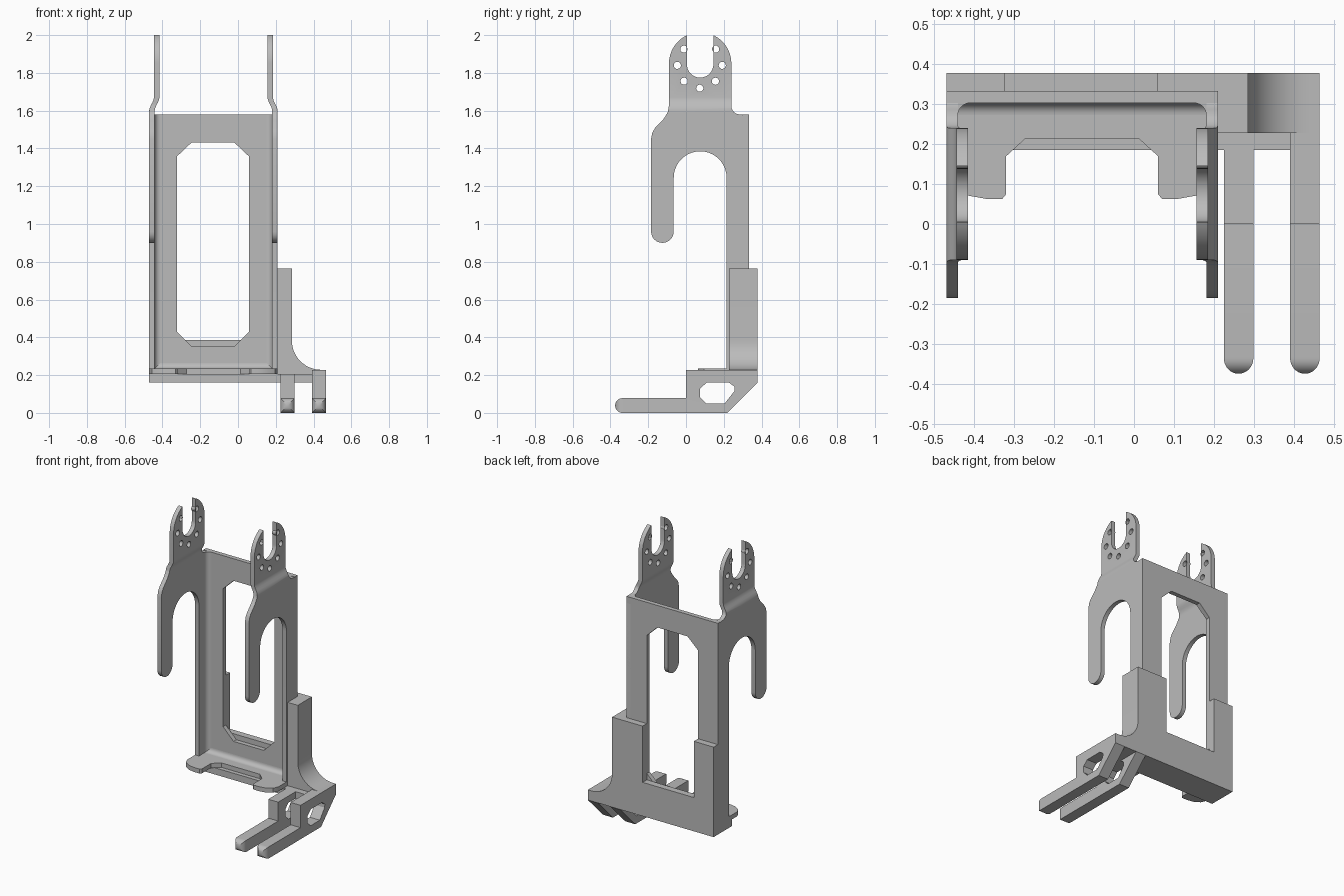
import bpy, bmesh
from math import sin, cos, radians, sqrt
from mathutils import Vector

cube = bpy.data.objects.get("Cube")
if cube:
    bpy.data.objects.remove(cube, do_unlink=True)

grey = bpy.data.materials.new("plain_grey")
grey.use_nodes = True
grey.diffuse_color = (0.5, 0.5, 0.5, 1)
grey.node_tree.nodes["Principled BSDF"].inputs["Base Color"].default_value = (0.5, 0.5, 0.5, 1)


def arc(cu, cv, r, start, end, n=12):
    angles = [radians(start + (end - start) * i / n) for i in range(n + 1)]
    return [(cu + r * cos(a), cv + r * sin(a)) for a in angles]


def plate(name, loops, axis, lo, hi, cuts=None, bend=None):
    """Extrude an outline (further loops are holes) along an axis; optionally slice and bend it."""
    curve = bpy.data.curves.new(name, "CURVE")
    curve.dimensions = "2D"
    curve.fill_mode = "BOTH"
    curve.extrude = (hi - lo) / 2
    for loop in loops:
        spline = curve.splines.new("POLY")
        spline.points.add(len(loop) - 1)
        for point, (u, v) in zip(spline.points, loop):
            point.co = (u, v, 0, 1)
        spline.use_cyclic_u = True
    temp = bpy.data.objects.new(name + "_outline", curve)
    bpy.context.collection.objects.link(temp)
    bpy.context.view_layer.update()
    deps = bpy.context.evaluated_depsgraph_get()
    mesh = bpy.data.meshes.new_from_object(temp.evaluated_get(deps))
    bpy.data.objects.remove(temp, do_unlink=True)

    bm = bmesh.new()
    bm.from_mesh(mesh)
    mid = (lo + hi) / 2
    for vert in bm.verts:
        u, v, w = vert.co
        w += mid
        vert.co = {"x": (w, u, v), "y": (u, w, v), "z": (u, v, w)}[axis]
    bmesh.ops.remove_doubles(bm, verts=bm.verts, dist=0.0002)
    if bend:
        cut_axis, values = cuts
        normal = Vector([float(i == cut_axis) for i in range(3)])
        for value in values:
            geom = bm.verts[:] + bm.edges[:] + bm.faces[:]
            bmesh.ops.bisect_plane(bm, geom=geom, plane_co=normal * value, plane_no=normal)
        for vert in bm.verts:
            bend(vert.co)
        bmesh.ops.remove_doubles(bm, verts=bm.verts, dist=0.0002)
    bmesh.ops.recalc_face_normals(bm, faces=bm.faces)
    bm.to_mesh(mesh)
    bm.free()
    mesh.name = name
    mesh.materials.clear()
    mesh.materials.append(grey)
    obj = bpy.data.objects.new(name, mesh)
    bpy.context.collection.objects.link(obj)
    bpy.ops.object.select_all(action="DESELECT")
    obj.select_set(True)
    bpy.context.view_layer.objects.active = obj
    bpy.ops.object.shade_smooth_by_angle(angle=radians(30))
    return obj


def rect(u0, u1, v0, v1):
    return [(u0, v0), (u1, v0), (u1, v1), (u0, v1)]


# Sheet metal bracket: symmetric about this x
MID, HALF, THICK = -0.13, 0.34, 0.029
FRONT, BACK = 0.303, 0.333
FLOOR = 0.235

# Back panel with chamfered window
window = [(-0.245, 0.352), (-0.02, 0.352), (0.058, 0.43), (0.058, 1.358),
          (-0.02, 1.432), (-0.245, 1.432), (-0.323, 1.358), (-0.323, 0.43)]
plate("back_panel", [rect(MID - HALF, MID + HALF, 0.205, 1.58), window], "y", FRONT, BACK)

# Side panels: leg, hooked arm and notched upper tab
side = [(0.215, FLOOR), (0.333, FLOOR)]
side += arc(0.288, 1.535, 0.045, 0, 90, 6)
side += arc(0.285, 1.625, 0.045, 270, 180, 6)
side += arc(0.075, 1.85, 0.165, 0, 65)
side += arc(0.075, 1.845, 0.07, 0, -180, 16)
side += arc(0.075, 1.85, 0.165, 115, 180)
side += [(-0.09, 1.63), (-0.097, 1.59), (-0.12, 1.555), (-0.163, 1.51), (-0.178, 1.485), (-0.185, 1.45)]
side += arc(-0.125, 0.96, 0.06, 180, 360)
side += arc(0.075, 1.245, 0.14, 180, 0, 20)

holes = [arc(0.073, 1.719, 0.019, 0, 345, 15)]
for offset, z in [(0.083, 1.756), (0.119, 1.84), (0.084, 1.926)]:
    for sign in (-1, 1):
        holes.append(arc(0.073 + sign * offset, z, 0.019, 0, 345, 15))

for name, sign in (("right", -1), ("left", 1)):
    outer = MID + sign * HALF
    inner = outer - sign * THICK

    def jog(co, sign=sign):
        t = min(max((co.z - 1.6) / 0.07, 0), 1)
        co.x -= sign * 0.025 * t * t * (3 - 2 * t)

    plate(name + "_side_panel", [side] + holes, "x", min(inner, outer), max(inner, outer),
          (2, [1.6, 1.614, 1.628, 1.642, 1.656, 1.67]), jog)
    # Rounded inside bend
    centre = inner - sign * 0.03
    fillet = [(inner, FRONT)] + arc(centre, FRONT - 0.03, 0.03, 90, 90 - sign * 90, 8)
    plate(name + "_bend", [fillet], "z", FLOOR, 1.58)

# Bottom flange with two rounded tabs and a shallow recess
half_tab = [(0.143, 0.213), (0.19, 0.17), (0.19, 0.075), (0.2, 0.063), (0.24, 0.063),
            (0.285, 0.071), (0.325, 0.095), (HALF, 0.13), (HALF, BACK)]
flange = [(MID + u, v) for u, v in half_tab] + [(MID - u, v) for u, v in reversed(half_tab)]
plate("bottom_flange", [flange], "z", 0.205, FLOOR)
bottom_fillet = [(FRONT, FLOOR)] + arc(FRONT - 0.03, FLOOR + 0.03, 0.03, 270, 360, 8)
plate("bottom_bend", [bottom_fillet], "x", MID - HALF + THICK, MID + HALF - THICK)

# Mount: U-shaped back, side column with a flared foot, floor
flare = [(0.465, 0.16), (0.465, 0.228)] + arc(0.44, 0.383, 0.155, 270, 180) + [(0.285, 0.765)]
mount = [(-0.47, 0.16)] + flare
mount += [(0.058, 0.765), (0.058, 0.387), (-0.323, 0.387), (-0.323, 0.765), (-0.47, 0.765)]
plate("mount_back", [mount], "y", BACK, 0.378)
plate("mount_column", [[(0.21, 0.16)] + flare + [(0.21, 0.765)]], "y", 0.228, BACK)
plate("mount_floor", [rect(-0.47, 0.4, 0.185, BACK)], "z", 0.16, 0.205)

# Prongs: slotted block with a long finger rounded in both directions
R = 0.039
TIP = -0.375 + R
slot = [(0.075, 0.083), (0.075, 0.128), (0.108, 0.16), (0.228, 0.16), (0.258, 0.138),
        (0.256, 0.115), (0.205, 0.05), (0.108, 0.05)]
for name, lo, hi, top in (("inner_prong", 0.225, 0.299, 0.205), ("outer_prong", 0.391, 0.465, 0.228)):
    tip = arc(TIP, R, R, 90, 270, 16)
    outline = tip + [(0.218, 0), (0.378, 0.16), (0.378, top), (0, top), (0, 2 * R)]

    def taper(co, mid=(lo + hi) / 2):
        if co.y < TIP:
            co.x = mid + (co.x - mid) * sqrt(max(0, 1 - ((co.y - TIP) / R) ** 2))

    plate(name, [outline, slot], "x", lo, hi, (1, [p[0] for p in tip[:8]]), taper)
